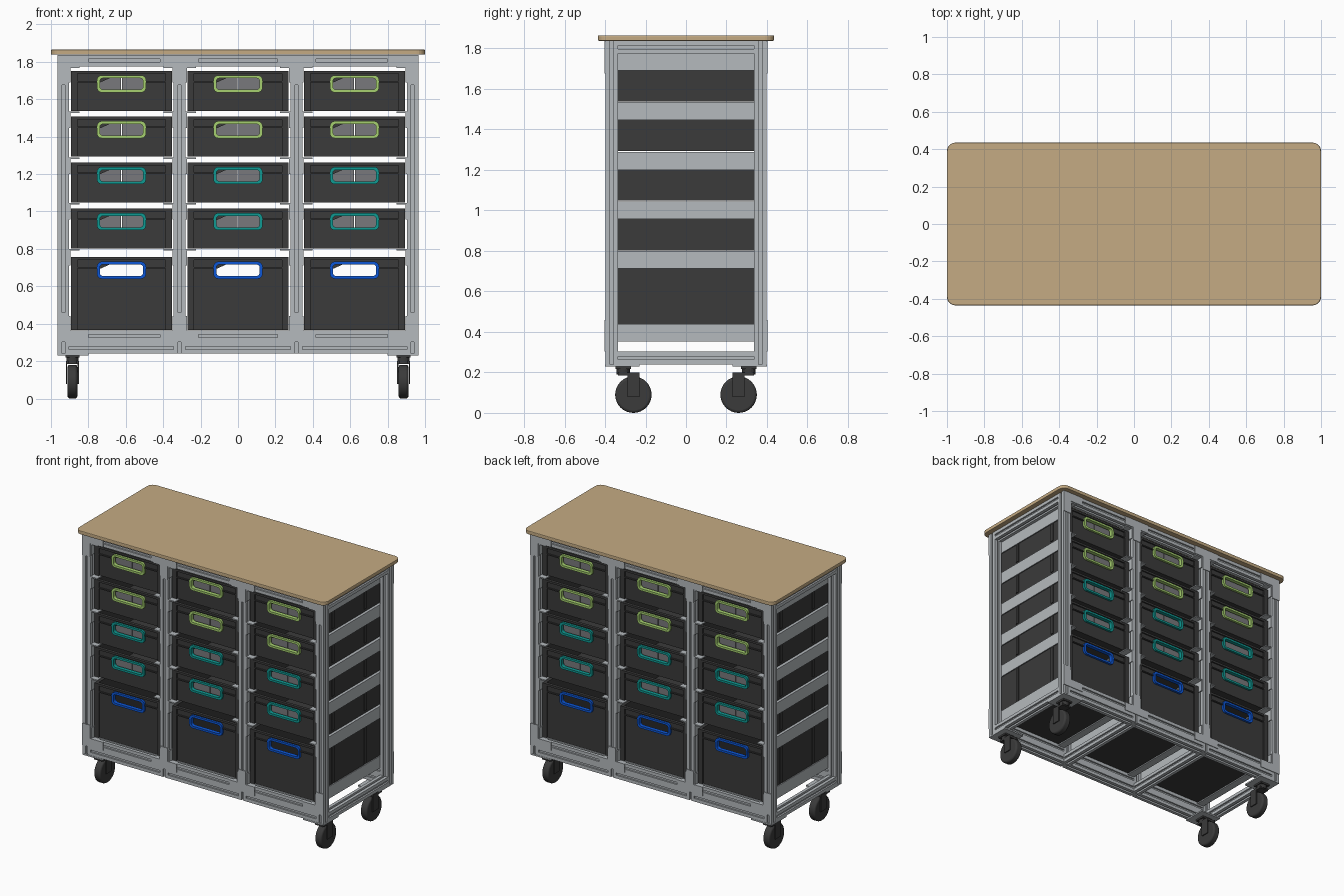
import bpy, bmesh, math

cube = bpy.data.objects.get("Cube")
if cube:
    bpy.data.objects.remove(cube, do_unlink=True)


def material(name, r, g, b):
    m = bpy.data.materials.new(name)
    m.use_nodes = True
    m.diffuse_color = (r, g, b, 1)
    m.node_tree.nodes["Principled BSDF"].inputs["Base Color"].default_value = (r, g, b, 1)
    return m


WOOD = material("wood", .56, .41, .23)
METAL = material("aluminium", .46, .49, .51)
DARK = material("dark_plastic", .043, .043, .043)
INSERT = material("grey_insert", .19, .19, .2)
GREEN = material("green_handle", .38, .63, .16)
TEAL = material("teal_handle", .005, .32, .29)
BLUE = material("blue_handle", .004, .095, .68)


def finish(name, bm, mat):
    bmesh.ops.recalc_face_normals(bm, faces=bm.faces)
    me = bpy.data.meshes.new(name)
    bm.to_mesh(me)
    bm.free()
    me.materials.append(mat)
    ob = bpy.data.objects.new(name, me)
    bpy.context.collection.objects.link(ob)
    return ob


def place(axis, a, b, t):
    return {"x": (t, a, b), "y": (a, t, b), "z": (a, b, t)}[axis]


def boxes(name, spans, mat):
    """One object made of axis-aligned blocks given as x, y, z spans."""
    bm = bmesh.new()
    for x0, x1, y0, y1, z0, z1 in spans:
        vs = bmesh.ops.create_cube(bm, size=1)["verts"]
        for v in vs:
            v.co = (x1 if v.co.x > 0 else x0, y1 if v.co.y > 0 else y0,
                    z1 if v.co.z > 0 else z0)
    return finish(name, bm, mat)


def prism(name, pts, axis, lo, hi, mat):
    """Extrude a closed outline along an axis."""
    bm = bmesh.new()
    low = [bm.verts.new(place(axis, a, b, lo)) for a, b in pts]
    high = [bm.verts.new(place(axis, a, b, hi)) for a, b in pts]
    bm.faces.new(low)
    bm.faces.new(high)
    for i in range(len(pts)):
        bm.faces.new((low[i - 1], low[i], high[i], high[i - 1]))
    return finish(name, bm, mat)


def rounded(w, h, r, cx=0, cy=0, n=5):
    pts = []
    for k, (sx, sy) in enumerate(((1, 1), (-1, 1), (-1, -1), (1, -1))):
        for i in range(n + 1):
            a = (k + i / n) * math.pi / 2
            pts.append((cx + sx * (w / 2 - r) + r * math.cos(a),
                        cy + sy * (h / 2 - r) + r * math.sin(a)))
    return pts


def ring(name, outer, inner, y0, y1, mat):
    bm = bmesh.new()
    loops = [[bm.verts.new((a, y, b)) for a, b in pts]
             for pts, y in ((outer, y0), (outer, y1), (inner, y1), (inner, y0))]
    for k in range(4):
        p, q = loops[k - 1], loops[k]
        for i in range(len(p)):
            bm.faces.new((p[i - 1], p[i], q[i], q[i - 1]))
    return finish(name, bm, mat)


H = .031  # half width of the slotted profile


def beam(name, axis, a, b, lo, hi):
    """Slotted square profile centred at (a, b) across the axis."""
    g, d = .008, .012
    side = [(H, -H), (H, -g), (H - d, -g), (H - d, g), (H, g)]
    pts = []
    for _ in range(4):
        pts += [(a + p, b + q) for p, q in side]
        side = [(-q, p) for p, q in side]
    prism(name, pts, axis, lo, hi, METAL)


# Worktop
top = prism("worktop", rounded(2, .87, .045), "z", 1.838, 1.865, WOOD)
bev = top.modifiers.new("soft_edge", "BEVEL")
bev.width, bev.segments = .005, 2

# Frame
FY, FX, IX = .367, .934, .313
LOW, TOP = .24, 1.837
for sy in (-1, 1):
    for x in (-FX, -IX, IX, FX):
        beam("post", "z", x, sy * FY, LOW, TOP)
    for x0, x1 in ((-FX, -IX), (-IX, IX), (IX, FX)):
        for z in (TOP - H, LOW + H, LOW + 3 * H):
            beam("long_rail", "x", sy * FY, z, x0 + H, x1 - H)
for x in (-FX, -IX, IX, FX):
    for z in (TOP - H, LOW + H):
        beam("cross_rail", "y", x, z, H - FY, FY - H)

# Joining plates on front and back
for sy in (-1, 1):
    y0, y1 = sorted((sy * .398, sy * .403))
    for x in (-FX, -IX, IX, FX):
        left = .103 if x > -.9 else H
        right = .103 if x < .9 else H
        if abs(x) > .9:
            left, right = (.134 if s > H else H for s in (left, right))
        for arm, z0, z1 in (((TOP - 2 * H, TOP), TOP - .16, TOP - 2 * H),
                            ((LOW + 2 * H, LOW + 4 * H), LOW + 4 * H, .46)):
            boxes("joining_plate", [(x - left, x + right, y0, y1, *arm),
                                    (x - H, x + H, y0, y1, z0, z1)], METAL)

# Side runners, with a ledge under each crate
BAYS = (-.623, 0, .623)
RUNNERS = ((1.69, 1.775, 1), (1.447, 1.535, 1), (1.2, 1.288, 1),
           (.958, 1.045, 1), (.712, .8, 1), (.352, .44, 0))
for cx in BAYS:
    for s in (-1, 1):
        for z0, z1, ledge_top in RUNNERS:
            wall = sorted((cx + s * .272, cx + s * .28))
            ledge = sorted((cx + s * .225, cx + s * .28))
            zl = z1 - .008 if ledge_top else z0
            boxes("runner", [(*wall, -.398, .398, z0, z1),
                             (*ledge, -.398, .398, zl, zl + .008)], METAL)


def crate(cx, z0, z1, colour, insert):
    w, d, t = .264, .355, .012       # body half width, half depth, wall
    hz = z1 - .07                    # handle height
    hw, hh = .12, .035               # half size of the handle opening
    parts = [(cx - w, cx + w, -d, d, z0, z0 + t)]
    for s in (-1, 1):
        ya, yb = sorted((s * d, s * (d - t)))
        xa, xb = sorted((cx + s * w, cx + s * (w - t)))
        parts += [(xa, xb, -d, d, z0, z1),
                  (cx - w, cx + w, ya, yb, z0, hz - hh),
                  (cx - w, cx + w, ya, yb, hz + hh, z1)]
        # Rim and corner ribs
        ra, rb = sorted((s * d, s * (d + .01)))
        xa, xb = sorted((cx + s * w, cx + s * (w + .006)))
        parts += [(cx - .27, cx + .27, ra, rb, z1 - .015, z1),
                  (xa, xb, -d - .01, d + .01, z1 - .015, z1)]
        for q in (-1, 1):
            pa, pb = sorted((cx + q * hw, cx + q * w))
            parts.append((pa, pb, ya, yb, hz - hh, hz + hh))
            ca, cb = sorted((cx + q * .236, cx + q * .27))
            parts.append((ca, cb, ra, rb, z0, z1))
            sa, sb = sorted((q * .173, q * .198))
            parts.append((xa, xb, sa, sb, z0 + .02, z1))
            la, lb = sorted((cx + q * .131, cx + q * .236))
            parts.append((la, lb, ra, rb, hz + .008, hz + .016))
    boxes("crate", parts, DARK)
    # Handle frames and inserts
    for s in (-1, 1):
        y0, y1 = sorted((s * (d - t), s * (d + .016)))
        ring("handle_frame", rounded(.262, .092, .026, cx, hz),
             rounded(.232, .062, .018, cx, hz), y0, y1, colour)
        if insert:
            ya, yb = sorted((s * .315, s * .32))
            boxes("insert", [(cx - .14, cx - .002, ya, yb, hz - .06, hz + .05),
                             (cx + .002, cx + .14, ya, yb, hz - .06, hz + .05)], INSERT)
    prism("handle_gusset", [(cx - .118, hz + .034), (cx - .118, hz + .006),
                            (cx - .055, hz + .034)], "y", -d + .014, -d + .02, DARK)


ROWS = ((1.538, 1.752, GREEN), (1.293, 1.507, GREEN), (1.048, 1.262, TEAL),
        (.803, 1.016, TEAL), (.365, .756, BLUE))
for cx in BAYS:
    for z0, z1, colour in ROWS:
        crate(cx, z0, z1, colour, colour != BLUE)

# Casters
for sx in (-1, 1):
    for sy in (-1, 1):
        x, y = sx * .885, sy * .26
        xa, xb = sorted((sx * .8, sx * .965))
        ya, yb = sorted((sy * .23, sy * .4))
        boxes("caster_plate", [(xa, xb, ya, yb, .23, .24)], METAL)
        boxes("caster_mount", [(x - .038, x + .038, sy * .31 - .038, sy * .31 + .038,
                                .218, .23)], DARK)
        prism("swivel", rounded(.066, .066, .032, x, sy * .31), "z", .19, .22, DARK)
        fork = [(x - .035, x + .035, *sorted((sy * .235, sy * .335)), .184, .2)]
        for q in (-1, 1):
            fa, fb = sorted((x + q * .028, x + q * .035))
            fork.append((fa, fb, y - .03, y + .03, .078, .2))
        boxes("caster_fork", fork, DARK)
        wheel = prism("wheel", rounded(.18, .18, .09, y, .09, 8), "x",
                      x - .026, x + .026, DARK)
        bm = bmesh.new()
        bm.from_mesh(wheel.data)
        bmesh.ops.remove_doubles(bm, verts=bm.verts, dist=.0001)
        bm.to_mesh(wheel.data)
        bm.free()
        bev = wheel.modifiers.new("tread", "BEVEL")
        bev.width, bev.segments = .012, 3
        bpy.ops.object.select_all(action="DESELECT")
        wheel.select_set(True)
        bpy.context.view_layer.objects.active = wheel
        bpy.ops.object.shade_smooth_by_angle()
